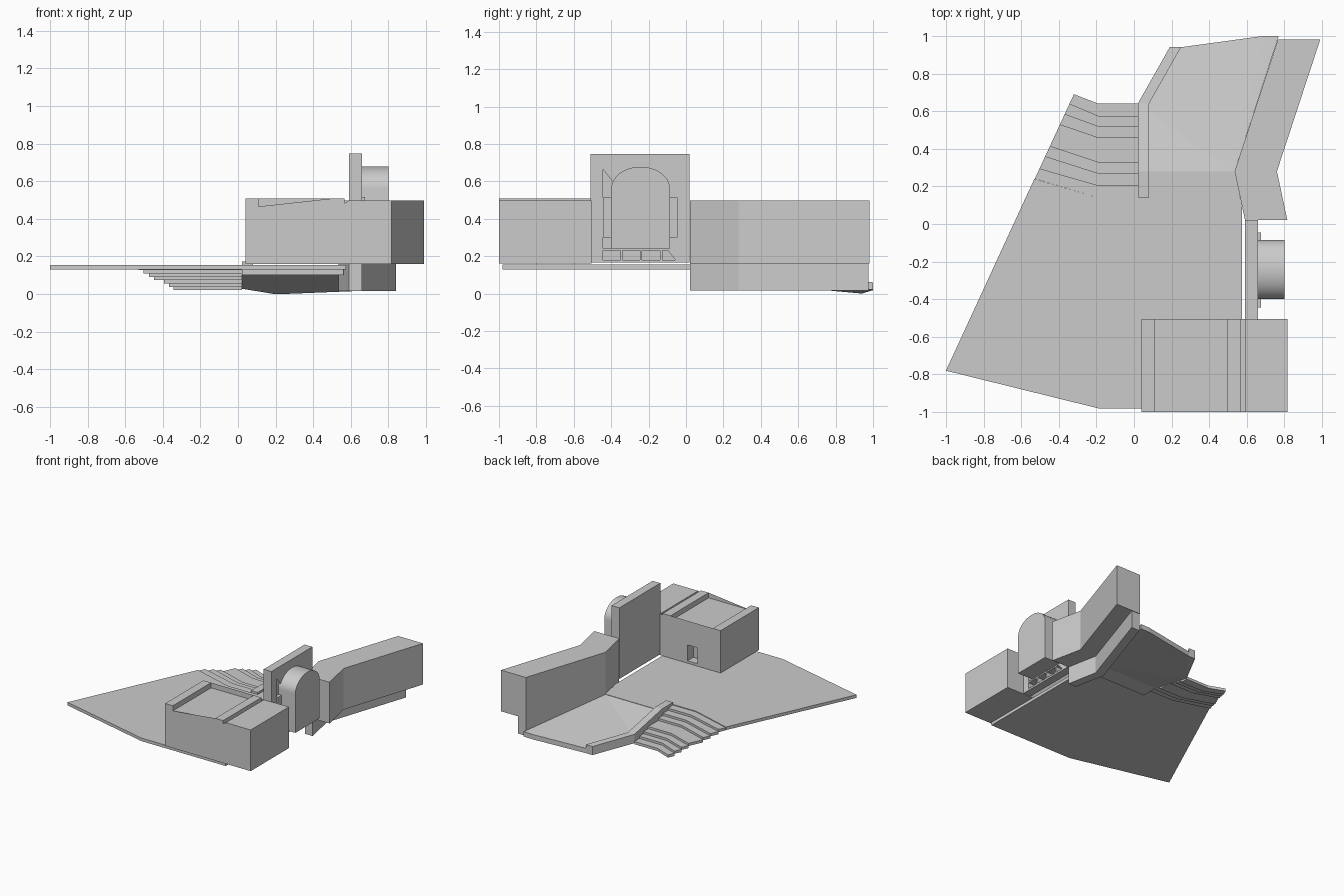
import bpy, bmesh, math

if "Cube" in bpy.data.objects:
    bpy.data.objects.remove(bpy.data.objects["Cube"])


def solid(name, bottom, top):
    """Closed prism between two matching 3D outlines."""
    bm = bmesh.new()
    lo = [bm.verts.new(p) for p in bottom]
    hi = [bm.verts.new(p) for p in top]
    n = len(lo)
    caps = [bm.faces.new(lo[::-1]), bm.faces.new(hi)]
    for i in range(n):
        j = (i + 1) % n
        bm.faces.new((lo[i], lo[j], hi[j], hi[i]))
    bmesh.ops.triangulate(bm, faces=caps)
    bmesh.ops.recalc_face_normals(bm, faces=bm.faces)
    bmesh.ops.dissolve_limit(bm, angle_limit=0.001, verts=bm.verts, edges=bm.edges)
    me = bpy.data.meshes.new(name)
    bm.to_mesh(me)
    bm.free()
    ob = bpy.data.objects.new(name, me)
    bpy.context.collection.objects.link(ob)
    return ob


def slab(name, pts, z0, z1):
    return solid(name, [(x, y, z0) for x, y in pts], [(x, y, z1) for x, y in pts])


def along_y(name, pts, y0, y1):
    return solid(name, [(x, y0, z) for x, z in pts], [(x, y1, z) for x, z in pts])


def along_x(name, pts, x0, x1):
    return solid(name, [(x0, y, z) for y, z in pts], [(x1, y, z) for y, z in pts])


def box(name, x0, x1, y0, y1, z0, z1):
    return slab(name, [(x0, y0), (x1, y0), (x1, y1), (x0, y1)], z0, z1)


# plaza deck
slab("plaza_deck", [(-1, -.78), (-.19, -.98), (.575, -.98), (.575, .14),
                    (-.19, .14), (-.53, .24)], .13, .155)

# bent stair flight with a mid landing
outer_y = [.24, .295, .36, .415, .53, .585, .64, .69]
inner_y = [.14, .205, .27, .33, .46, .52, .575, .64]
edge_x = lambda y: -1 + (y + .78) / 2.16
for i in range(7):
    o0, o1, c0, c1 = outer_y[i], outer_y[i + 1], inner_y[i], inner_y[i + 1]
    top = .149 - .0178 * i
    slab(f"stair_tread_{i + 1}",
         [(edge_x(o0), o0), (-.19, c0), (.02, c0), (.02, c1), (-.19, c1), (edge_x(o1), o1)],
         top - .022, top)

# sloping terrace beside the stairs
box("terrace_landing", .02, .56, .14, .28, .10, .155)
A, B, C = (.02, .28, .152), (.535, .28, .152), (.02, .64, .068)
D, E, F, G = (.25, .94, .04), (.69, 1, .058), (.77, 1, .06), (.19, .94, .04)
for name, ring in (("terrace_slope_near", [A, B, D, G, C]), ("terrace_slope_far", [B, F, E, D])):
    drop = lambda p: (p[0], p[1], p[2] - (.052 if p[1] < .3 else .04))
    solid(name, [drop(p) for p in ring], ring)

# low parapet along the terrace edge
edge = [(.02, .14, .172), (.02, .28, .172), (.02, .64, .10), (.19, .94, .07)]
inner = [(.08, .14), (.08, .28), (.08, .64), (.25, .94)]
for i in range(3):
    ring = [edge[i], edge[i + 1], (*inner[i + 1], edge[i + 1][2]), (*inner[i], edge[i][2])]
    solid(f"terrace_parapet_{i + 1}", [(x, y, z - .06) for x, y, z in ring], ring)

# angled wing: upper volume and recessed base
slab("wing_upper", [(.59, .022), (.815, .022), (.76, .28), (.99, .98), (.765, .98), (.535, .28)],
     .16, .497)
slab("wing_base", [(.59, .022), (.66, .022), (.61, .28), (.84, .975), (.765, .975), (.535, .28)],
     .016, .16)

# front building with roof ridges and a roof groove
hall = along_y("front_building",
               [(.04, .16), (.815, .16), (.815, .497), (.59, .497), (.59, .465), (.565, .465),
                (.565, .507), (.495, .507), (.495, .465), (.11, .465), (.11, .507), (.04, .507)],
               -1, -.505)
cutter = box("doorway_cutter", .25, .34, -.58, -.45, .18, .31)
cutter.hide_render = True
mod = hall.modifiers.new("doorway", 'BOOLEAN')
mod.operation, mod.object, mod.solver = 'DIFFERENCE', cutter, 'EXACT'
bpy.context.view_layer.objects.active = hall
bpy.ops.object.modifier_apply(modifier=mod.name)
bpy.data.objects.remove(cutter)

# tall portal frame
along_x("portal_frame", [(-.51, .165), (-.445, .165), (-.445, .687), (-.045, .687),
                         (-.045, .165), (.02, .165), (.02, .747), (-.51, .747)], .59, .66)

# open grille at the foot of the portal
for name, z0, z1 in (("grille_sill", .165, .18), ("grille_rail", .23, .242)):
    box(name, .59, .66, -.445, -.045, z0, z1)
for i, y in enumerate((-.345, -.24, -.132)):
    box(f"grille_post_{i + 1}", .59, .66, y - .006, y + .006, .18, .23)

# round-topped apse behind the portal
cy, r = -.243, .157
arch = [(cy - r, .24), (cy + r, .24)]
arch += [(cy + r * math.cos(math.pi * i / 24), .56 + .118 * math.sin(math.pi * i / 24))
         for i in range(25)]
apse = along_x("apse", arch, .645, .80)
bpy.ops.object.select_all(action='DESELECT')
apse.select_set(True)
bpy.context.view_layer.objects.active = apse
bpy.ops.object.shade_smooth_by_angle(angle=math.radians(30))

# side panels linking apse and portal
for name, y0, y1 in (("apse_panel_front", -.445, -.39), ("apse_panel_back", -.095, -.045)):
    box(name, .645, .675, y0, y1, .30, .515)
